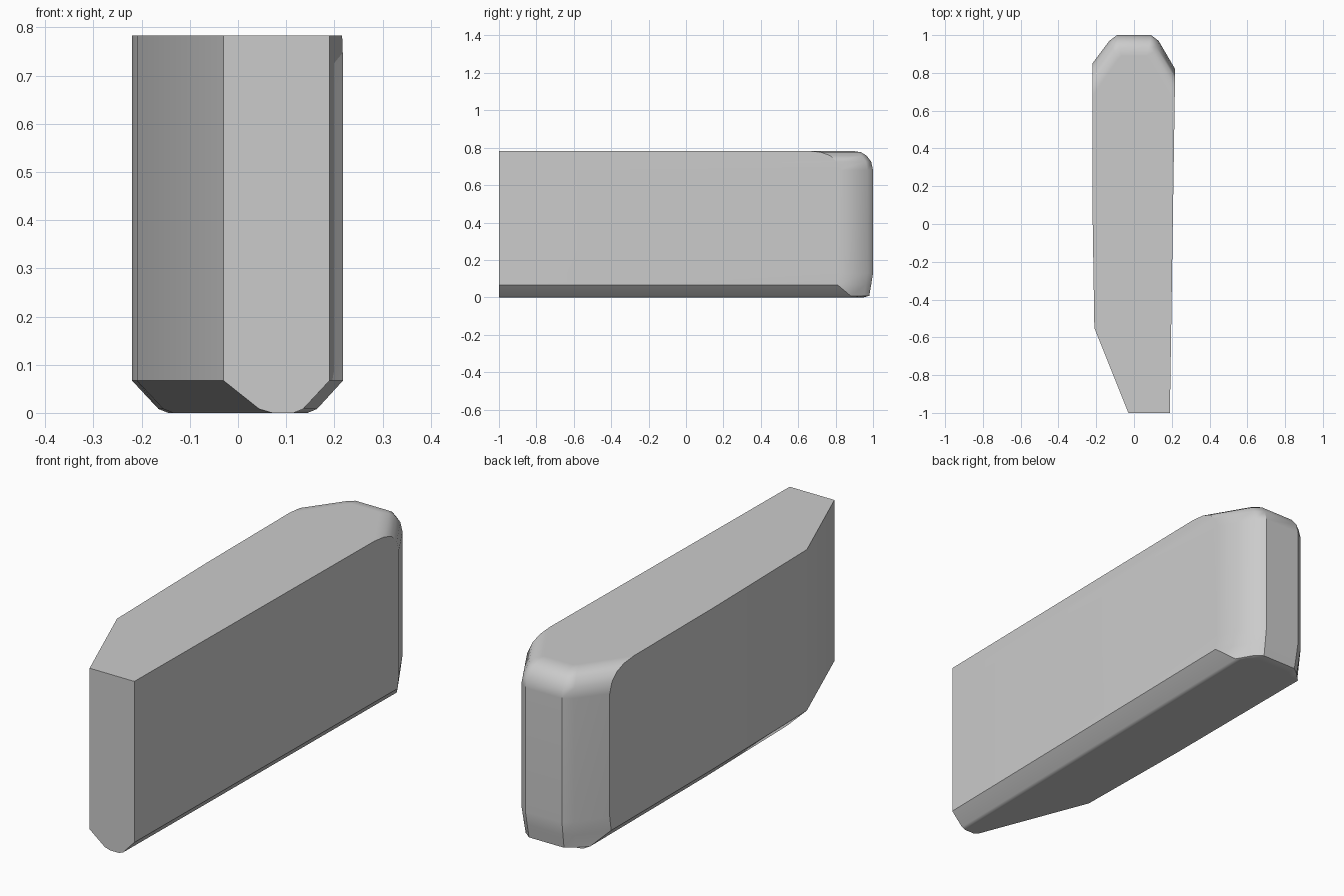
import bpy, bmesh, math

cube = bpy.data.objects.get("Cube")
if cube:
    bpy.data.objects.remove(cube, do_unlink=True)

grey = bpy.data.materials.new("plain grey")
colour = (0.6, 0.6, 0.6, 1)
grey.diffuse_color = colour
grey.use_nodes = True
grey.node_tree.nodes["Principled BSDF"].inputs["Base Color"].default_value = colour


def side_x(y):
    """Slightly tapering flat side."""
    return 0.19 + 0.028 * (y + 1) / 1.82


def outline(z, inset, corner, back):
    """Plan outline: slanted front corner, chamfered and rounded back."""
    ex, dx = 0.09 - 0.2 * back, 0.13 - 0.4 * back
    ey, dy = 1 - back, 0.97 - 0.9 * back
    pts = [(-0.03 + 1.35 * inset, -1), (0.19 - inset, -1),
           (side_x(corner) - inset, corner),
           (dx, dy), (ex, ey), (-ex, ey), (-dx, dy),
           (-0.22 + inset, corner + 0.03), (-0.22 + inset, 0.1),
           (-0.21 + inset, -0.55 + 1.1 * inset)]
    return [(x, y, z) for x, y in pts]


# height, side inset, y of the back corners, pull-in of the back
levels = [(0, 0.075, 0.9, 0.05), (0.008, 0.055, 0.88, 0.02),
          (0.067, 0, 0.81, 0.01), (0.13, 0, 0.82, 0),
          (0.68, 0, 0.82, 0), (0.725, 0, 0.805, 0.01),
          (0.758, 0, 0.77, 0.035), (0.776, 0, 0.72, 0.065),
          (0.783, 0, 0.65, 0.11)]

# Block body lofted from the stacked outlines
bm = bmesh.new()
rings = [[bm.verts.new(p) for p in outline(*level)] for level in levels]
n = len(rings[0])
for low, high in zip(rings, rings[1:]):
    for i in range(n):
        j = (i + 1) % n
        bm.faces.new((low[i], low[j], high[j], high[i]))
bm.faces.new(rings[-1])
bm.faces.new(rings[0][::-1])
bmesh.ops.recalc_face_normals(bm, faces=bm.faces)
mesh = bpy.data.meshes.new("block_body")
bm.to_mesh(mesh)
bm.free()
mesh.materials.append(grey)
body = bpy.data.objects.new("block_body", mesh)
bpy.context.collection.objects.link(body)

# Smooth rounding with flat main faces
bpy.ops.object.select_all(action="DESELECT")
body.select_set(True)
bpy.context.view_layer.objects.active = body
bpy.ops.object.shade_smooth_by_angle(angle=math.radians(35))
weighted = body.modifiers.new("flat main faces", "WEIGHTED_NORMAL")
weighted.keep_sharp = True
